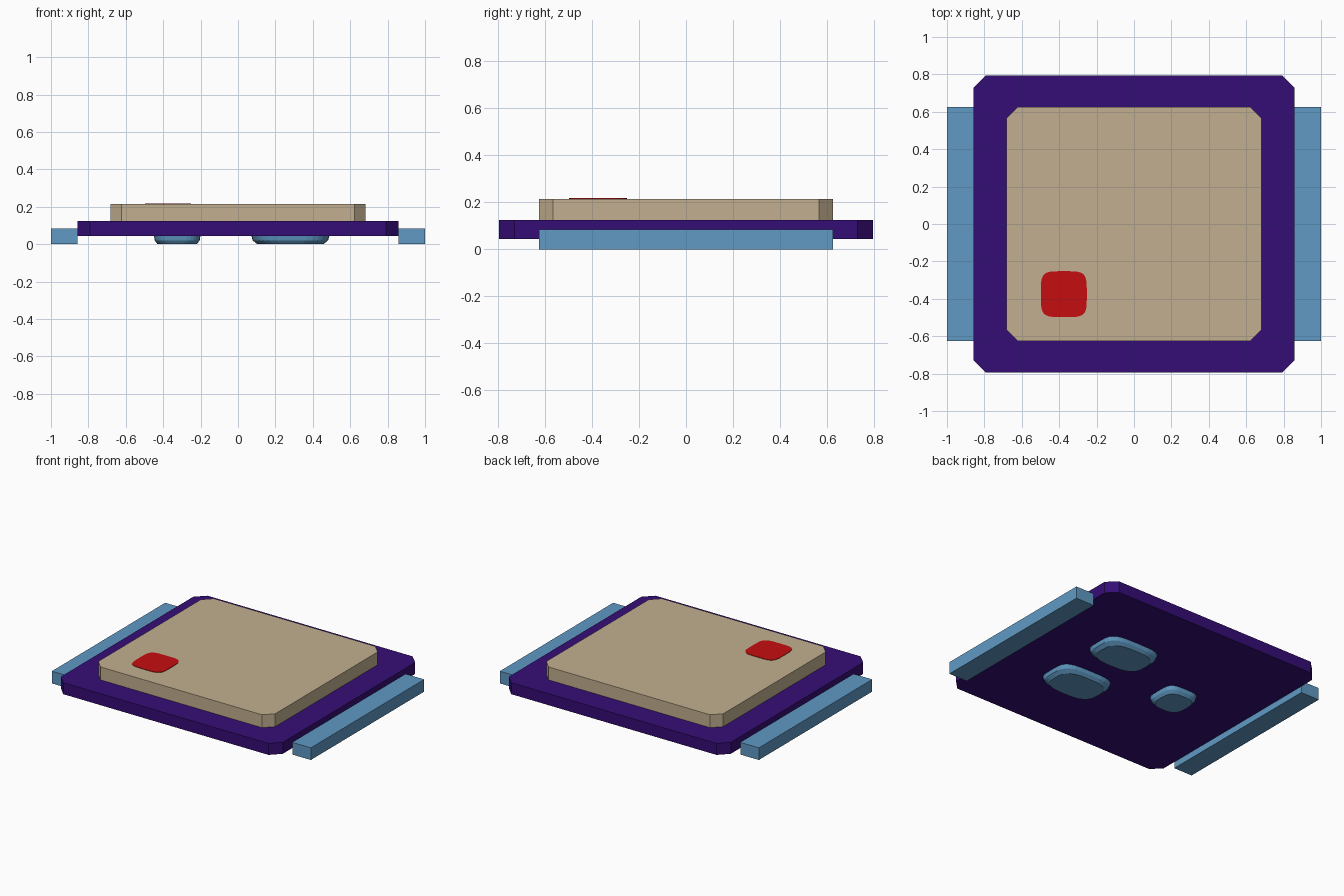
import bpy
import bmesh
import math

cube = bpy.data.objects.get("Cube")
if cube:
    bpy.data.objects.remove(cube, do_unlink=True)


def material(name, rgb):
    mat = bpy.data.materials.new(name)
    mat.use_nodes = True
    color = (*rgb, 1.0)
    mat.diffuse_color = color
    mat.node_tree.nodes["Principled BSDF"].inputs["Base Color"].default_value = color
    return mat


PURPLE = material("deep_purple", (0.036, 0.004, 0.18))
TAN = material("warm_tan", (0.54, 0.43, 0.28))
BLUE = material("steel_blue", (0.115, 0.32, 0.55))
RED = material("bright_red", (0.56, 0.004, 0.005))


def chamfered(hx, hy, cut):
    """Rectangle outline with cut corners, counter-clockwise."""
    points = []
    for sx, sy in ((1, 1), (-1, 1), (-1, -1), (1, -1)):
        pair = [(sx * hx, sy * (hy - cut)), (sx * (hx - cut), sy * hy)]
        points += pair if sx * sy > 0 else pair[::-1]
    return points


def squircle(hx, hy, power, sides=32):
    """Rounded rectangle outline between an ellipse and a box."""
    def curve(v):
        return math.copysign(abs(v) ** (2 / power), v)
    angles = [math.tau * i / sides for i in range(sides)]
    return [(hx * curve(math.cos(a)), hy * curve(math.sin(a))) for a in angles]


def loft(name, rings, mat, center=(0, 0)):
    """Closed solid through a stack of (outline, height) rings, bottom first."""
    bm = bmesh.new()
    loops = [[bm.verts.new((x + center[0], y + center[1], z)) for x, y in outline]
             for outline, z in rings]
    bm.faces.new(loops[0][::-1])
    bm.faces.new(loops[-1])
    for low, high in zip(loops, loops[1:]):
        for i in range(len(low)):
            j = (i + 1) % len(low)
            bm.faces.new((low[i], low[j], high[j], high[i]))
    bmesh.ops.recalc_face_normals(bm, faces=bm.faces)
    mesh = bpy.data.meshes.new(name)
    bm.to_mesh(mesh)
    bm.free()
    mesh.materials.append(mat)
    obj = bpy.data.objects.new(name, mesh)
    bpy.context.collection.objects.link(obj)
    return obj


def slab(name, outline, z0, z1, mat, center=(0, 0)):
    return loft(name, [(outline, z0), (outline, z1)], mat, center)


# Main plate and raised pad
slab("base_plate", chamfered(0.857, 0.795, 0.065), 0.045, 0.125, PURPLE)
slab("raised_pad", chamfered(0.683, 0.625, 0.06), 0.125, 0.215, TAN)

# Side rails
rail = [(-0.0715, -0.625), (0.0715, -0.625), (0.0715, 0.625), (-0.0715, 0.625)]
for side, x in (("left", 0.9285), ("right", -0.9285)):
    slab(side + "_rail", rail, 0, 0.085, BLUE, (x, 0))

# Red marker on the pad
slab("red_marker", squircle(0.123, 0.123, 4.5), 0.213, 0.218, RED, (-0.375, -0.375))


# Rounded feet under the plate
def foot(name, hx, hy, center):
    rings = [(squircle(hx * s, hy * s, p), z)
             for s, p, z in ((0.84, 3, 0), (0.96, 3.5, 0.02), (1, 4, 0.05))]
    loft(name, rings, BLUE, center)


foot("small_foot", 0.125, 0.125, (-0.325, 0))
foot("large_foot_front", 0.21, 0.145, (0.28, -0.23))
foot("large_foot_back", 0.21, 0.145, (0.28, 0.23))
